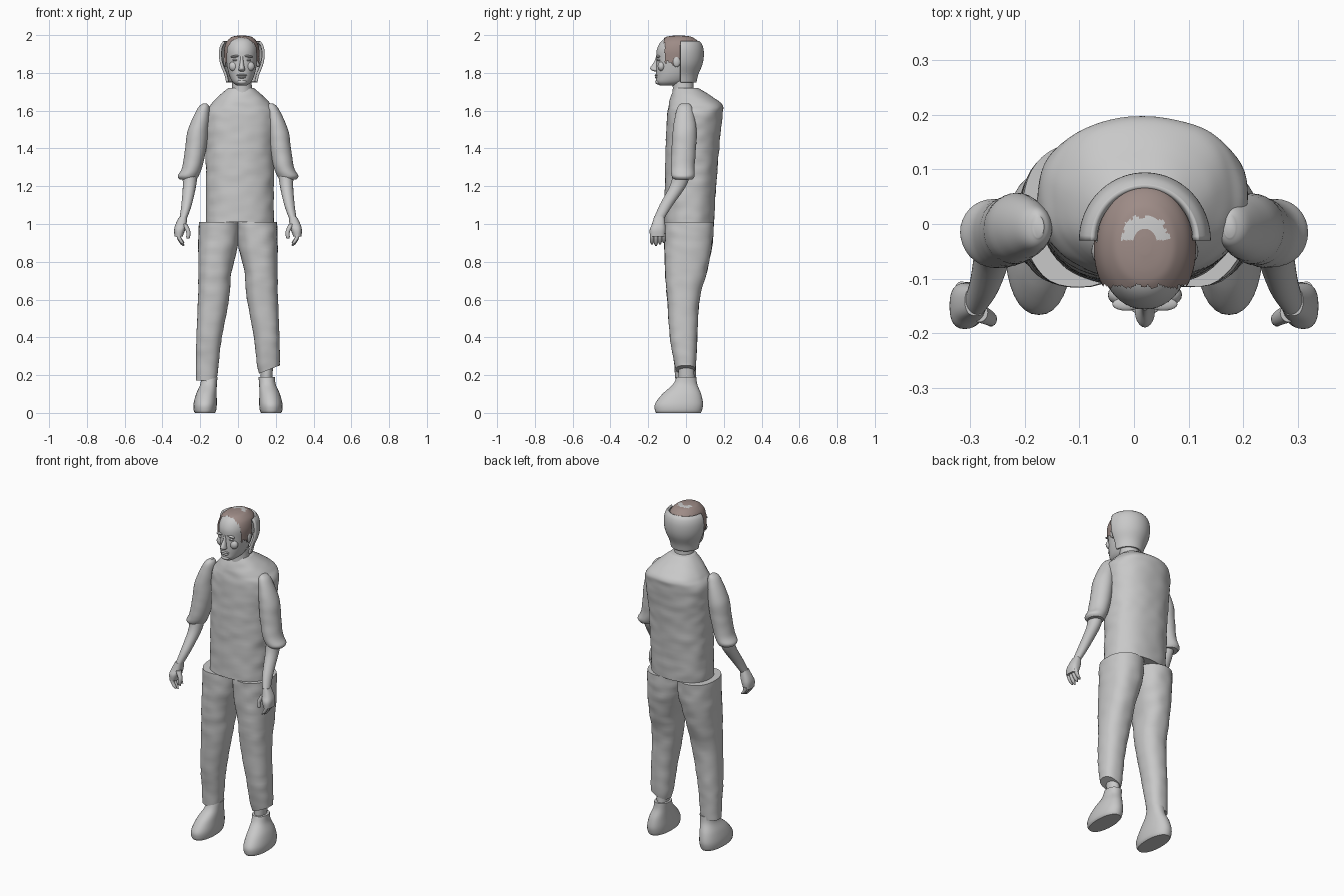
import bpy
import bmesh
from math import cos, sin, pi, copysign, radians
from mathutils import Vector, noise

cube = bpy.data.objects.get("Cube")
if cube:
    bpy.data.objects.remove(cube)


def make_material(name, red, green, blue):
    material = bpy.data.materials.new(name)
    material.use_nodes = True
    colour = (red, green, blue, 1)
    material.diffuse_color = colour
    material.node_tree.nodes["Principled BSDF"].inputs["Base Color"].default_value = colour
    return material


grey = make_material("plain grey", .58, .58, .58)
brown = make_material("hair brown", .34, .26, .24)


def smooth(obj, angle=50):
    bpy.ops.object.select_all(action="DESELECT")
    obj.select_set(True)
    bpy.context.view_layer.objects.active = obj
    bpy.ops.object.shade_smooth_by_angle(angle=radians(angle))


def spline(sections, steps):
    """Smoothly interpolate the rows of a section list."""
    rows = []
    last = len(sections) - 1
    for i in range(last):
        a, b, c, d = (sections[min(max(i + k, 0), last)] for k in (-1, 0, 1, 2))
        for j in range(steps):
            t = j / steps
            rows.append([q + t / 2 * (r - p + t * (2 * p - 5 * q + 4 * r - s
                         + t * (3 * (q - r) + s - p)))
                         for p, q, r, s in zip(a, b, c, d)])
    return rows + [list(sections[-1])]


def loft(name, sections, material=grey, sides=32, steps=5, power=2.0,
         side=1, rough=0, tilt=0, half=False):
    """Skin rings given as (z, x min, x max, y min, y max)."""
    bm = bmesh.new()
    rings = []
    rows = spline(sections, steps)
    for index, (z, xa, xb, ya, yb) in enumerate(rows):
        ring = []
        cx, cy = (xa + xb) / 2, (ya + yb) / 2
        for k in range(sides + half):
            angle = (pi if half else 2 * pi) * k / sides
            c, s = (copysign(abs(f) ** (2 / power), f) for f in (cos(angle), sin(angle)))
            x, y = c * (xb - xa) / 2, s * (yb - ya) / 2
            lump = 1
            if rough:
                at = Vector((cx + x, cy + y, z * 1.6)) * 14
                lump += rough * noise.noise(at + Vector((side, side, 0)))
            lean = tilt * x * max(0, index / (len(rows) - 1) - .6)
            ring.append(bm.verts.new((side * (cx + x * lump), cy + y * lump, z + lean)))
        rings.append(ring)
    for low, high in zip(rings, rings[1:]):
        for k in range(sides):
            n = (k + 1) % len(low)
            bm.faces.new((low[k], low[n], high[n], high[k]))
    if not half:
        bm.faces.new(rings[0])
        bm.faces.new(rings[-1])
    bmesh.ops.recalc_face_normals(bm, faces=bm.faces)
    mesh = bpy.data.meshes.new(name)
    bm.to_mesh(mesh)
    bm.free()
    obj = bpy.data.objects.new(name, mesh)
    bpy.context.collection.objects.link(obj)
    mesh.materials.append(material)
    smooth(obj)
    return obj


def blob(name, place, size, turn=0):
    bpy.ops.mesh.primitive_uv_sphere_add(segments=20, ring_count=12, location=place,
                                         rotation=(0, turn, 0))
    obj = bpy.context.object
    obj.name = name
    obj.scale = size
    obj.data.materials.append(grey)
    smooth(obj)
    return obj


# Torso and neck
loft("torso", [(1.01, -.17, .19, -.115, .148), (1.2, -.17, .19, -.112, .16),
               (1.4, -.172, .195, -.108, .175), (1.57, -.175, .208, -.1, .192),
               (1.63, -.145, .178, -.092, .192), (1.68, -.1, .13, -.078, .13),
               (1.72, -.05, .085, -.06, .065)],
     sides=64, steps=12, power=2.3, rough=.025)
loft("neck", [(1.66, -.045, .085, -.075, .05), (1.72, -.032, .074, -.07, .04),
              (1.8, -.03, .07, -.075, .04)])

# Limbs, once per side
for side, label in ((1, "left"), (-1, "right")):
    hem = .23 if side > 0 else .17
    loft(label + "_trouser_leg",
         [(1.01, -.008, .206, -.115, .146), (.9, -.003, .21, -.115, .14),
          (.75, .033, .21, -.112, .112), (.6, .048, .212, -.1, .072),
          (.4, .085, .22, -.085, .06), (.28, .1, .222, -.066, .055),
          (hem, .112, .222, -.055, .05)],
         sides=40, steps=8, power=2.3, side=side, rough=.04,
         tilt=1 if side > 0 else .1)
    loft(label + "_ankle", [(.3, .12, .19, -.04, .04), (.17, .12, .18, -.04, .045)],
         side=side)
    loft(label + "_shoe",
         [(.19, .108, .195, -.05, .055), (.15, .112, .2, -.07, .06),
          (.1, .113, .222, -.125, .08), (.05, .112, .235, -.163, .09),
          (.015, .115, .235, -.165, .085), (0, .122, .228, -.158, .078)],
         side=side, power=2.2)
    loft(label + "_sleeve",
         [(1.638, .165, .185, -.025, .015), (1.61, .15, .215, -.048, .035),
          (1.5, .158, .265, -.07, .056), (1.4, .168, .28, -.075, .052),
          (1.3, .19, .296, -.08, .046), (1.255, .208, .318, -.077, .046),
          (1.235, .22, .308, -.062, .035)],
         side=side, steps=7, rough=.03)
    loft(label + "_forearm",
         [(1.26, .215, .295, -.07, .02), (1.2, .222, .292, -.086, 0),
          (1.1, .245, .3, -.14, -.07), (1.03, .27, .31, -.17, -.115)], side=side)
    loft(label + "_palm",
         [(1.04, .27, .31, -.168, -.115), (1, .272, .33, -.18, -.11),
          (.97, .28, .338, -.192, -.108), (.935, .292, .336, -.19, -.112)],
         side=side, power=2.5)

    # Slightly curled fingers and a thumb
    for number in range(4):
        y = -.18 + number * .021
        tip = .884 + .008 * abs(number - 1)
        rows = []
        for t in (0, .4, .8, 1):
            x = .316 - .028 * t * t
            r = .012 - .003 * t if t < 1 else .004
            rows.append((.95 + (tip - .95) * t, x - r, x + r, y - r, y + r))
        loft(f"{label}_finger_{number + 1}", rows, sides=12, side=side)
    loft(label + "_thumb",
         [(1, .268, .3, -.18, -.145), (.96, .252, .275, -.187, -.16),
          (.93, .254, .274, -.187, -.163), (.922, .26, .268, -.18, -.17)],
         sides=14, side=side)

# Head and face
middle = .02


def skull(rows, grow=0):
    return [(z, middle - w - grow, middle + w + grow, front - grow, back + grow)
            for z, w, front, back in rows]


loft("head", skull([(1.732, .025, -.138, -.05), (1.75, .048, -.157, 0),
                    (1.78, .064, -.158, .03), (1.82, .075, -.158, .055),
                    (1.87, .083, -.156, .07), (1.92, .085, -.155, .075),
                    (1.96, .074, -.137, .06), (1.983, .05, -.108, .03),
                    (1.993, .015, -.06, -.02)]), sides=48, power=2.1)
loft("nose", skull([(1.89, .007, -.158, -.14), (1.86, .009, -.168, -.14),
                    (1.828, .015, -.189, -.14), (1.815, .018, -.184, -.14),
                    (1.808, .01, -.168, -.14)]), sides=20)
blob("upper_lip", (middle, -.154, 1.788), (.027, .012, .006))
blob("lower_lip", (middle, -.153, 1.777), (.023, .012, .007))
blob("chin", (middle, -.145, 1.752), (.026, .018, .014))
for side, label in ((1, "left"), (-1, "right")):
    blob(label + "_brow", (middle + side * .034, -.147, 1.888), (.026, .012, .006), side * .12)
    blob(label + "_eye", (middle + side * .034, -.14, 1.868), (.015, .013, .007))
    blob(label + "_cheek", (middle + side * .042, -.13, 1.835), (.026, .02, .026))
    blob(label + "_ear", (middle + side * .086, -.05, 1.86), (.012, .02, .03))

# Ragged hair shell with an open patch on the crown
hair = loft("hair", skull([(1.82, .082, -.158, .045), (1.87, .086, -.156, .06),
                           (1.92, .087, -.155, .07), (1.96, .077, -.138, .062),
                           (1.985, .055, -.11, .035), (1.994, .035, -.085, .01),
                           (1.998, .005, -.05, -.03)], .006),
            brown, sides=120, steps=7, power=2.1)
hair.data.materials.append(grey)
bm = bmesh.new()
bm.from_mesh(hair.data)
unwanted = []
for face in bm.faces:
    p = face.calc_center_median()
    ragged = noise.noise(Vector((p.x, p.y, 0)) * 110)
    lower_edge = 1.85 + .025 * ragged if p.y < -.03 else 1.945 + .012 * ragged
    if p.y < -.115 + .008 * ragged or p.z < lower_edge:
        unwanted.append(face)
    reach = ((p.x - middle) ** 2 + (p.y + .03) ** 2) ** .5
    if p.y > -.03 and .022 < reach < .045 + .008 * ragged:
        face.material_index = 1
bmesh.ops.delete(bm, geom=unwanted, context="FACES")
bm.to_mesh(hair.data)
bm.free()

# Half-round cap behind the hair
cap = loft("back_of_head",
           [(z, middle - r, middle + r, -.03 - r * 1.03, -.03 + r * 1.03)
            for z, r in ((1.75, .083), (1.79, .092), (1.84, .112), (1.88, .12),
                         (1.92, .12), (1.95, .112), (1.968, .098))],
           sides=40, half=True)
shell = cap.modifiers.new("thickness", "SOLIDIFY")
shell.thickness = .014
